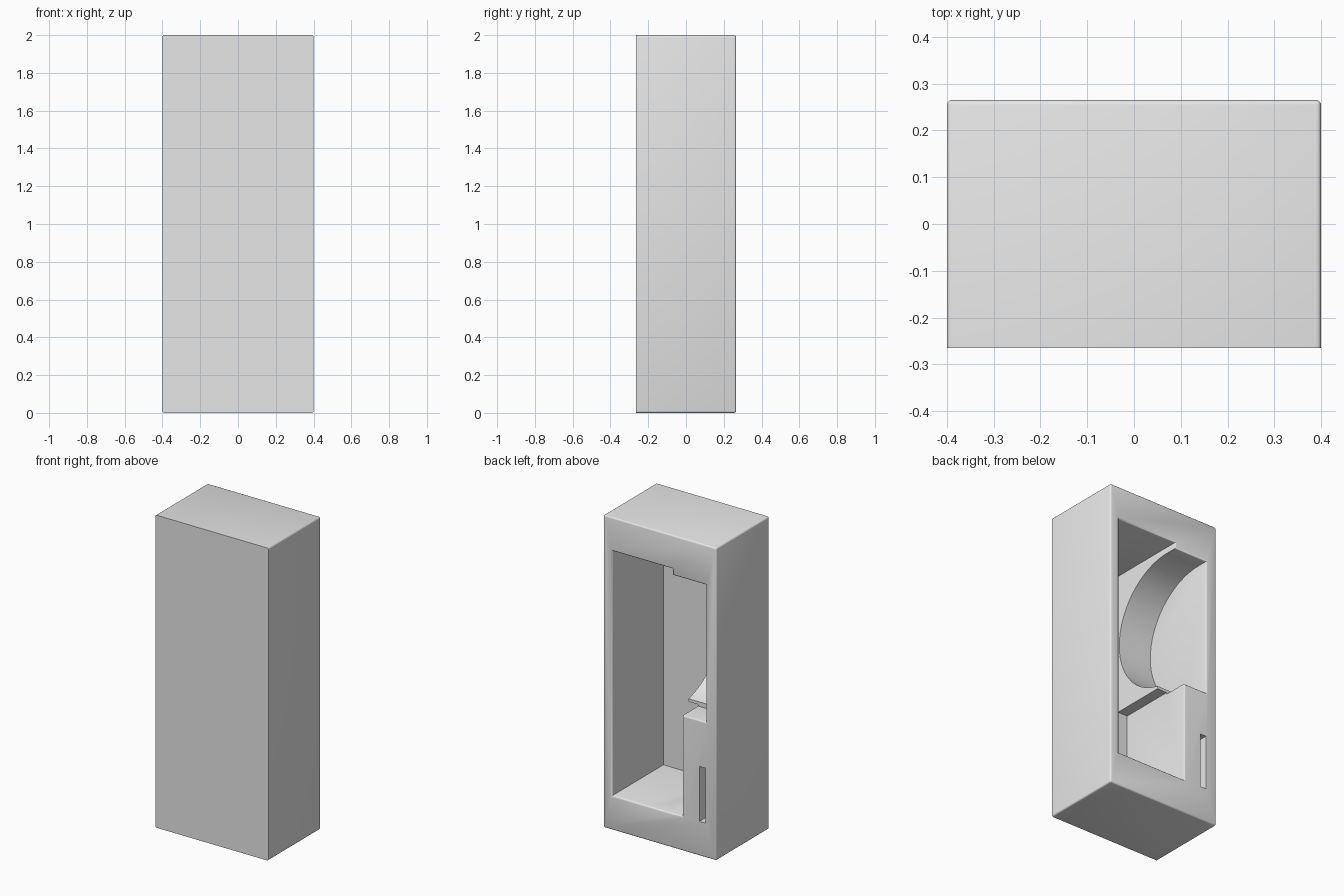
import bpy, bmesh, math

cube = bpy.data.objects.get("Cube")
if cube:
    bpy.data.objects.remove(cube, do_unlink=True)

HX, HY, H = 0.4, 0.265, 2.0
FLOOR = -0.252

grey = bpy.data.materials.new("light_grey")
grey.use_nodes = True
grey.diffuse_color = (0.8, 0.8, 0.8, 1)
grey.node_tree.nodes["Principled BSDF"].inputs["Base Color"].default_value = (0.8, 0.8, 0.8, 1)


def prism(name, profile, x0, x1):
    """Extrude a (y, z) profile along x."""
    bm = bmesh.new()
    face = bm.faces.new([bm.verts.new((x0, y, z)) for y, z in profile])
    out = bmesh.ops.extrude_face_region(bm, geom=[face])
    moved = [g for g in out["geom"] if isinstance(g, bmesh.types.BMVert)]
    bmesh.ops.translate(bm, verts=moved, vec=(x1 - x0, 0, 0))
    bmesh.ops.recalc_face_normals(bm, faces=bm.faces)
    mesh = bpy.data.meshes.new(name)
    bm.to_mesh(mesh)
    bm.free()
    ob = bpy.data.objects.new(name, mesh)
    bpy.context.collection.objects.link(ob)
    return ob


def block(name, x0, x1, y0, y1, z0, z1):
    return prism(name, [(y0, z0), (y1, z0), (y1, z1), (y0, z1)], x0, x1)


housing = block("housing", -HX, HX, -HY, HY, 0, H)
housing.data.materials.append(grey)

# Round pocket: an arc about the x axis, open to the back
cy, cz, r = HY - 0.075, 1.315, 0.43
pocket = [(0.4, 0.865), (0.105, 0.865)]
steps = 48
for i in range(steps, -1, -1):
    a = (math.pi - 0.2) * i / steps
    pocket.append((cy - r * math.sin(a), cz + r * math.cos(a)))
pocket.append((0.4, cz + r))

cutters = [
    block("main_cavity", -0.09, 0.336, FLOOR, 0.4, 0.22, 1.785),
    block("lower_cavity", -0.16, 0.1, FLOOR, 0.4, 0.22, 0.875),
    prism("round_pocket", pocket, -0.325, -0.05),
    block("narrow_slot", -0.323, -0.28, 0.06, 0.4, 0.22, 0.572),
]
for c in cutters:
    c.hide_render = True
    mod = housing.modifiers.new(c.name, "BOOLEAN")
    mod.operation = "DIFFERENCE"
    mod.solver = "EXACT"
    mod.object = c

bpy.context.view_layer.update()
graph = bpy.context.evaluated_depsgraph_get()
result = bpy.data.meshes.new_from_object(housing.evaluated_get(graph))
housing.modifiers.clear()
for c in cutters:
    bpy.data.objects.remove(c, do_unlink=True)

# Soften the back rim, the opening and the long outer edges; the front stays sharp
bm = bmesh.new()
bm.from_mesh(result)
bmesh.ops.remove_doubles(bm, verts=bm.verts, dist=0.0001)


def is_soft(e):
    if len(e.link_faces) != 2 or e.calc_face_angle(0) < 0.5:
        return False
    on_back = all(abs(v.co.y - HY) < 0.001 for v in e.verts)
    in_slot = all(v.co.x < -0.27 and v.co.x > -0.35 and v.co.z < 0.6 for v in e.verts)
    on_corner = all(abs(abs(v.co.x) - HX) < 0.001 and (v.co.z < 0.001 or v.co.z > H - 0.001)
                    for v in e.verts)
    along_y = abs(e.verts[0].co.y - e.verts[1].co.y) > 0.1
    return (on_back and not in_slot) or (on_corner and along_y)


bmesh.ops.bevel(bm, geom=[e for e in bm.edges if is_soft(e)], offset=0.01,
                segments=3, profile=0.5, affect="EDGES", clamp_overlap=True)
bm.to_mesh(result)
bm.free()
housing.data = result

bpy.context.view_layer.objects.active = housing
housing.select_set(True)
bpy.ops.object.shade_smooth_by_angle(angle=math.radians(35))
